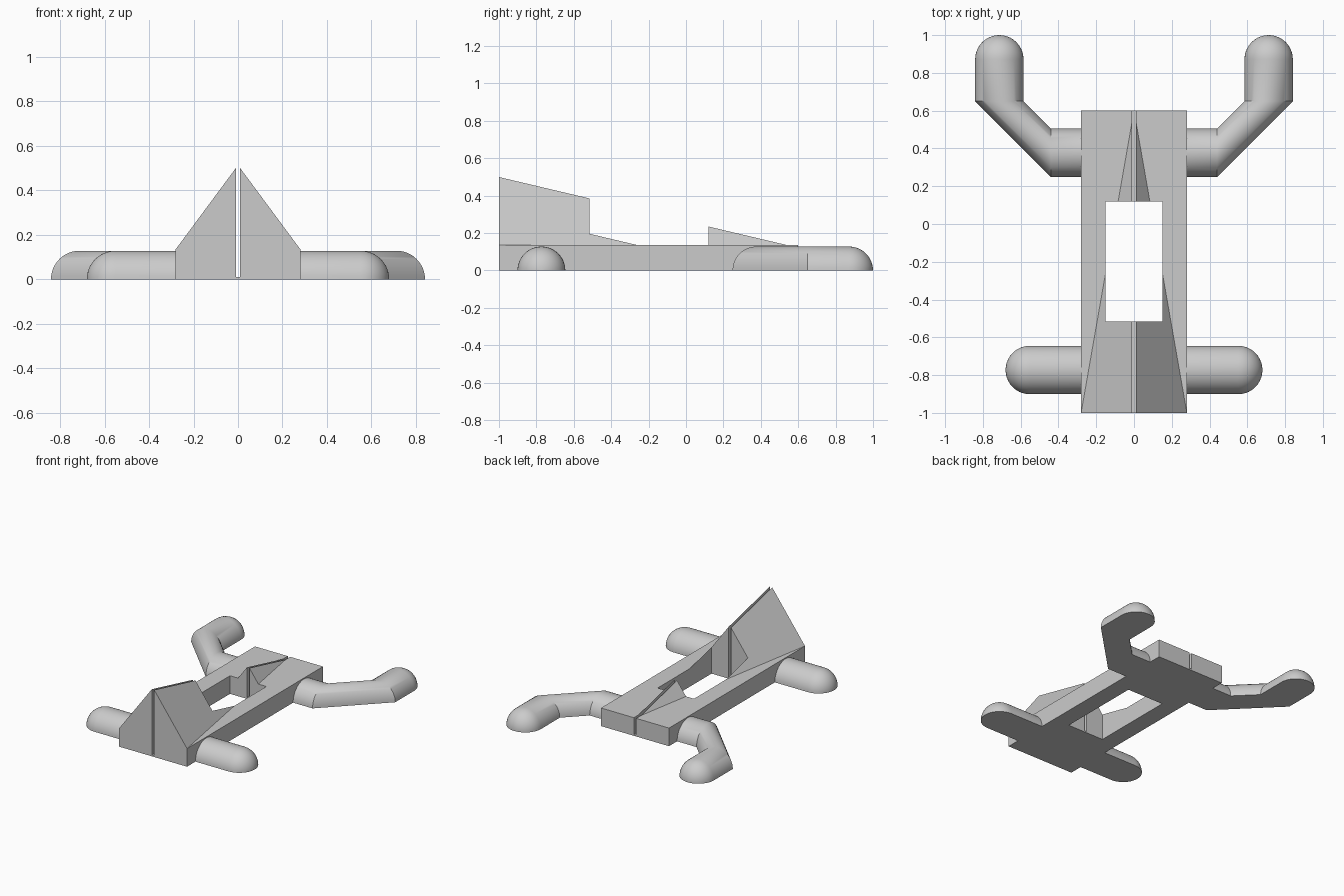
import bpy, bmesh
from math import sin, cos, pi, radians
from mathutils import Vector

cube = bpy.data.objects.get("Cube")
if cube:
    bpy.data.objects.remove(cube)

grey = bpy.data.materials.new("plain grey")
grey.use_nodes = True
grey.diffuse_color = (0.6, 0.6, 0.6, 1)
grey.node_tree.nodes["Principled BSDF"].inputs["Base Color"].default_value = (0.6, 0.6, 0.6, 1)

W, FRONT, BACK, DECK, PEAK = 0.28, -1.0, 0.6, 0.135, 0.513   # body limits
R = 0.128                                                    # limb radius


def add_object(name, bm):
    bmesh.ops.recalc_face_normals(bm, faces=bm.faces)
    mesh = bpy.data.meshes.new(name)
    bm.to_mesh(mesh)
    bm.free()
    mesh.materials.append(grey)
    obj = bpy.data.objects.new(name, mesh)
    bpy.context.collection.objects.link(obj)
    return obj


def box(name, low, high):
    bm = bmesh.new()
    bmesh.ops.create_cube(bm, size=1)
    low, high = Vector(low), Vector(high)
    for v in bm.verts:
        v.co = (low + high) / 2 + v.co * (high - low)
    return add_object(name, bm)


def cut(target, cutter):
    mod = target.modifiers.new("cut", 'BOOLEAN')
    mod.operation, mod.solver, mod.object = 'DIFFERENCE', 'EXACT', cutter
    cutter.hide_render = True
    bpy.context.view_layer.objects.active = target
    bpy.ops.object.modifier_apply(modifier=mod.name)
    bpy.data.objects.remove(cutter)


def limb(name, side, sections, heading):
    """Loft half-round sections (centre, width direction), ending in a rounded tip."""
    heading = Vector(heading)
    centre, across = sections[-1]
    rings = [(Vector(c), Vector(a), R) for c, a in sections]
    steps = 10
    for i in range(1, steps + 1):
        t = pi / 2 * i / steps
        rings.append((Vector(centre) + heading * R * sin(t), Vector(across), R * cos(t)))
    bm = bmesh.new()
    loops = []
    for c, a, r in rings:
        loop = []
        for k in range(25):
            ang = pi * k / 24
            p = c + a * r * cos(ang)
            loop.append(bm.verts.new((side * p.x, p.y, r * sin(ang))))
        loops.append(loop)
    for one, two in zip(loops, loops[1:]):
        for k in range(len(one)):
            n = (k + 1) % len(one)
            bm.faces.new((one[k], one[n], two[n], two[k]))
    bm.faces.new(loops[0])
    bmesh.ops.remove_doubles(bm, verts=bm.verts, dist=0.0001)
    obj = add_object(name, bm)
    bpy.ops.object.select_all(action='DESELECT')
    obj.select_set(True)
    bpy.context.view_layer.objects.active = obj
    bpy.ops.object.shade_smooth_by_angle(angle=radians(30))


# Body: flat slab with a ridge that tapers from the front peak to the back edge
bm = bmesh.new()
a, b, c, d = [bm.verts.new((x, y, 0)) for x, y in ((-W, FRONT), (W, FRONT), (W, BACK), (-W, BACK))]
e, f, g, h = [bm.verts.new((v.co.x, v.co.y, DECK)) for v in (a, b, c, d)]
peak = bm.verts.new((0, FRONT, PEAK))
tail = bm.verts.new((0, BACK, DECK))
for face in ((a, d, c, b), (a, b, f, peak, e), (c, d, h, tail, g), (b, c, g, f), (d, a, e, h),
             (peak, f, tail), (e, peak, tail), (f, g, tail), (h, e, tail)):
    bm.faces.new(face)
body = add_object("body", bm)

# Open middle and thin slot along the centre line
cut(body, box("window_cutter", (-0.15, -0.515, -1), (0.15, 0.12, 1)))
cut(body, box("slot_cutter", (-0.01, -1.5, 0.01), (0.01, 1.5, 1)))

# Limbs: straight at the front, bent backwards at the back
along_x, along_y = (1, 0), (0, 1)
for side, label in ((1, "left"), (-1, "right")):
    limb("front_leg_" + label, side,
         [((W, -0.773), along_y), ((0.68 - R, -0.773), along_y)], along_x)
    limb("back_leg_" + label, side,
         [((W, 0.377), along_y), ((0.44, 0.377), along_y),
          ((0.713, 0.65), (-1, 0)), ((0.713, 1 - R), (-1, 0))], along_y)
